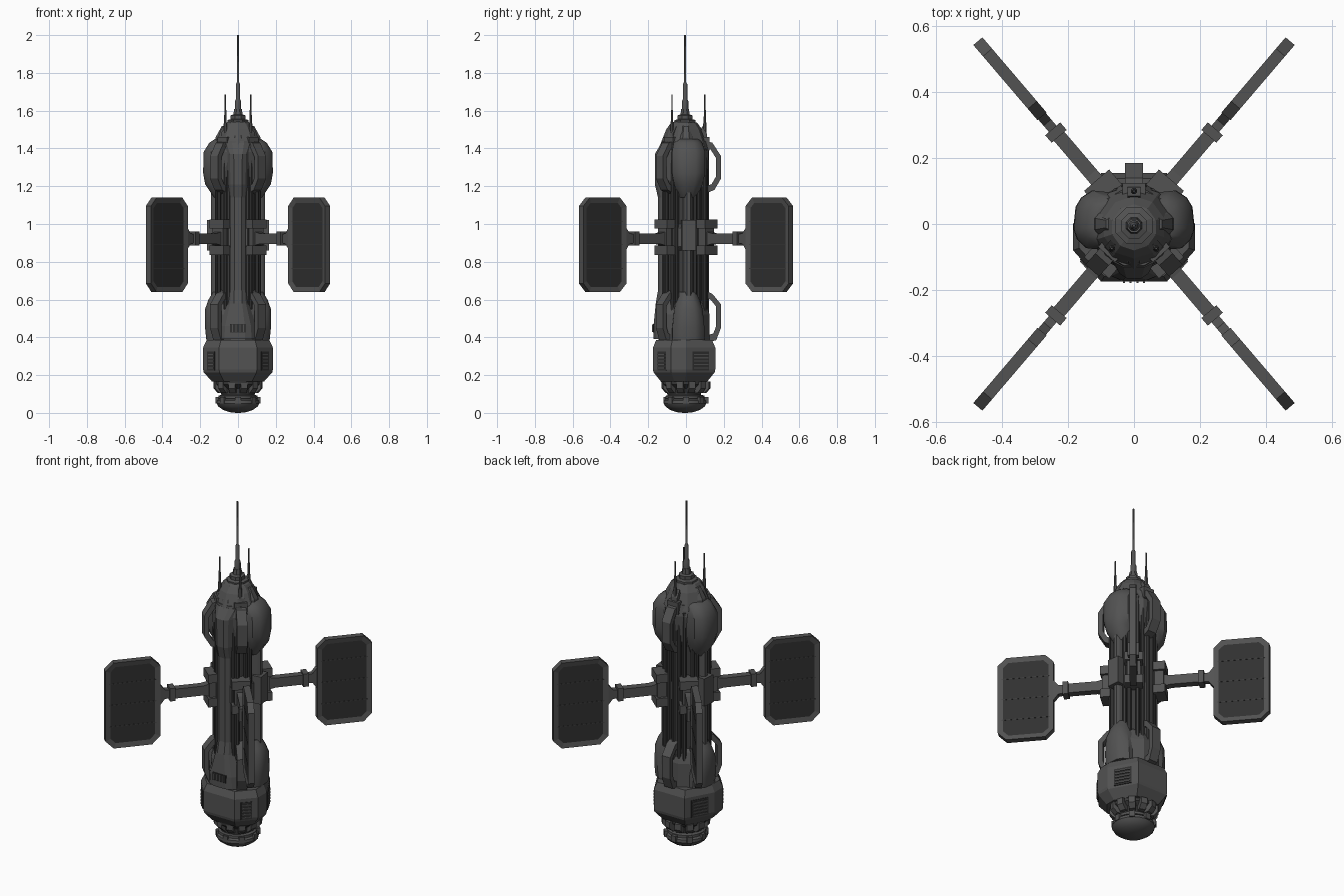
import bpy, bmesh
from math import cos, sin, radians, pi

cube = bpy.data.objects.get("Cube")
if cube:
    bpy.data.objects.remove(cube, do_unlink=True)


def material(name, v):
    m = bpy.data.materials.new(name)
    m.use_nodes = True
    m.diffuse_color = (v, v, v, 1)
    m.node_tree.nodes["Principled BSDF"].inputs["Base Color"].default_value = (v, v, v, 1)
    return m


HULL = material("hull grey", 0.085)
DARK = material("dark recess grey", 0.045)
CELL = material("solar cell black", 0.03)


def build(name, bm, *mats, smooth=False):
    bmesh.ops.recalc_face_normals(bm, faces=bm.faces)
    me = bpy.data.meshes.new(name)
    bm.to_mesh(me)
    bm.free()
    for m in mats:
        me.materials.append(m)
    ob = bpy.data.objects.new(name, me)
    bpy.context.collection.objects.link(ob)
    if smooth:
        bpy.ops.object.select_all(action='DESELECT')
        ob.select_set(True)
        bpy.context.view_layer.objects.active = ob
        bpy.ops.object.shade_smooth_by_angle(angle=radians(35))
    return ob


def at(ang, r, t, z):
    """Point at radius r along heading ang, t sideways, height z."""
    a = radians(ang)
    return (r * cos(a) - t * sin(a), r * sin(a) + t * cos(a), z)


def skin(name, rings, mat, smooth=False):
    """Join rings of equal point count and cap both ends."""
    bm = bmesh.new()
    rows = [[bm.verts.new(p) for p in ring] for ring in rings]
    n = len(rows[0])
    for a, b in zip(rows, rows[1:]):
        for i in range(n):
            j = (i + 1) % n
            bm.faces.new((a[i], a[j], b[j], b[i]))
    bm.faces.new(rows[0])
    bm.faces.new(rows[-1])
    return build(name, bm, mat, smooth=smooth)


def lathe(name, prof, mat, sides=24, x=0, y=0, smooth=True):
    rings = [[(x + r * cos(2 * pi * (i + .5) / sides), y + r * sin(2 * pi * (i + .5) / sides), z)
              for i in range(sides)] for r, z in prof]
    return skin(name, rings, mat, smooth)


def prism(name, ang, poly, w, mat, t=0):
    """Extrude a radius/height outline sideways to width w."""
    return skin(name, [[at(ang, r, t + s * w / 2, z) for r, z in poly] for s in (-1, 1)], mat)


def block(name, ang, r0, r1, w, z0, z1, mat, t=0):
    return prism(name, ang, [(r0, z0), (r1, z0), (r1, z1), (r0, z1)], w, mat, t)


def shell(name, ang, rows, mat, r0=.08, y=0, smooth=False):
    """Rounded hull plate from rows of height, radius and half width."""
    rings = []
    for z, r, w in rows:
        sec = [(r0, w), (r - .045, w), (r - .014, .72 * w), (r, .38 * w)]
        sec += [(a, -b) for a, b in reversed(sec)]
        rings.append([at(ang, a, b, z) for a, b in sec])
    return skin(name, rings, mat, smooth)


# Core and shoulder
lathe("core", [(.105, .36), (.105, 1.42)], DARK, 12, y=-.01, smooth=False)
lathe("lower_shoulder", [(.14, .37), (.14, .52), (.12, .58), (.1, .6)], HULL, 12, y=-.01, smooth=False)
lathe("upper_shoulder", [(.1, 1.18), (.125, 1.23), (.135, 1.38), (.12, 1.44)], HULL, 12, y=-.01, smooth=False)
lathe("collar", [(.11, .86), (.13, .88), (.13, .98), (.11, 1.0)], HULL, 8, y=-.01, smooth=False)

# Faceted head
lathe("head", [(.13, 1.41), (.115, 1.45), (.095, 1.5), (.07, 1.535), (.045, 1.545)], HULL, 10, y=-.01, smooth=False)
lathe("head_cap", [(.06, 1.53), (.06, 1.55), (.042, 1.555), (.042, 1.575), (.026, 1.58), (.022, 1.61)],
      HULL, 8, y=-.005, smooth=False)
lathe("main_mast", [(.017, 1.58), (.017, 1.65), (.012, 1.66), (.012, 1.74), (.006, 1.75), (.005, 2.0)],
      HULL, 10, y=-.005)
for i, a in enumerate((-90, 0, 180)):
    shell(f"head_rib_{i}", a, [(1.42, .125, .05), (1.46, .118, .045), (1.52, .085, .03)], HULL, r0=.03)

# Front spine with flared ends
shell("front_spine", -90, [(.39, .172, .1), (.46, .172, .095), (.58, .16, .058), (.65, .148, .052),
                           (1.14, .148, .052), (1.21, .165, .055), (1.37, .165, .06), (1.43, .13, .085)], HULL)
block("front_grille", -90, .16, .175, .085, .425, .47, CELL)
for k in range(4):
    block(f"front_grille_bar_{k}", -90, .16, .179, .006, .428, .467, HULL, t=-.03 + .02 * k)

# Side pods and side spines
for side, a in (("left", 6), ("right", 174)):
    shell(f"{side}_upper_pod", a, [(1.14, .125, .05), (1.21, .172, .075), (1.27, .182, .088),
                                   (1.38, .18, .088), (1.43, .15, .075), (1.45, .12, .06)], HULL, smooth=True)
    shell(f"{side}_lower_pod", a, [(.385, .165, .085), (.45, .172, .085), (.55, .172, .075),
                                   (.6, .155, .06), (.64, .13, .05)], HULL, smooth=True)
    shell(f"{side}_spine", a, [(.62, .143, .026), (1.17, .143, .026)], HULL)
    block(f"{side}_clamp", a, .1, .16, .075, .86, 1.02, HULL)

# Vertical pipes around the core
for i, a in enumerate((-65, -55, -32, -20, 28, 40, 62, 75, 90)):
    for s in ((1,) if a == 90 else (1, -1)):
        px, py, _ = at(a, .118, 0, 0)
        lathe(f"pipe_{i}_{s}", [(.012, .42), (.012, 1.4)], DARK, 8, s * px, py - .008)
shell("rear_spine", 90, [(.5, .115, .035), (1.4, .115, .035)], HULL)

# Grab loops with mounts and whip antennas
outer = [(.10, 1.44), (.14, 1.43), (.185, 1.36), (.185, 1.24), (.15, 1.18), (.10, 1.16)]
inner = [(.10, 1.20), (.135, 1.21), (.158, 1.25), (.158, 1.35), (.13, 1.395), (.10, 1.40)]
low_outer = [(.10, .65), (.14, .63), (.185, .575), (.185, .45), (.16, .385), (.10, .37)]
low_inner = [(.10, .41), (.145, .42), (.158, .455), (.158, .565), (.13, .6), (.10, .61)]
for name, a, extra in (("rear", 90, 0), ("left", -48, .005), ("right", -132, .005)):
    prism(f"{name}_upper_loop", a, [(r + extra, z) for r, z in outer + inner], .055, HULL)
    prism(f"{name}_lower_loop", a, [(r + extra, z) for r, z in low_outer + low_inner], .055, HULL)
    block(f"{name}_loop_mount", a, .07, .125, .07, 1.39, 1.46, HULL)
    prism(f"{name}_antenna_mount", a, [(.07, 1.44), (.115, 1.44), (.11, 1.48), (.085, 1.52)], .04, HULL)
    ax, ay, _ = at(a, .1, 0, 0)
    lathe(f"{name}_antenna", [(.01, 1.46), (.01, 1.53), (.007, 1.54), (.006, 1.6), (.004, 1.605), (.004, 1.685)],
          HULL, 8, ax, ay)

# Four solar wings
ARM = 49.5
for i, a in enumerate((ARM, 180 - ARM, 180 + ARM, -ARM)):
    for z in (.835, .975):
        block(f"arm_clamp_{i}_{z}", a, .08, .175, .1, z, z + .05, HULL)
    block(f"arm_root_{i}", a, .08, .165, .07, .86, 1.0, HULL)
    prism(f"arm_{i}", a, [(.13, .88), (.2, .895), (.38, .895), (.38, .95), (.2, .95), (.13, .965)], .042, HULL)
    block(f"arm_joint_{i}", a, .35, .38, .06, .885, .96, HULL)
    prism(f"wing_bracket_{i}", a, [(.37, .9), (.405, .895), (.44, .85), (.44, .995), (.405, .95), (.37, .945)],
          .03, HULL)
    # Wing frame with recessed cells on both faces
    c, z0, z1, r0, r1 = .045, .64, 1.14, .43, .73
    outline = [(r0 + c, z0), (r1 - c, z0), (r1, z0 + c), (r1, z1 - c),
               (r1 - c, z1), (r0 + c, z1), (r0, z1 - c), (r0, z0 + c)]
    wing = prism(f"solar_wing_{i}", a, outline, .036, HULL)
    wing.data.materials.append(CELL)
    bm = bmesh.new()
    bm.from_mesh(wing.data)
    caps = [f for f in bm.faces if len(f.verts) == 8]
    bmesh.ops.inset_individual(bm, faces=caps, thickness=.03, depth=-.006)
    for f in caps:
        f.material_index = 1
    bm.to_mesh(wing.data)
    bm.free()
    for k in range(1, 4):
        z = z0 + .125 * k
        block(f"cell_seam_{i}_{k}", a, r0 + .02, r1 - .02, .027, z - .002, z + .002, DARK)

# Eight-sided lower drum
half = [(.10, -.175), (.185, -.08), (.185, 0), (.10, .155)]
plan = half + [(-x, y) for x, y in reversed(half)]
skin("lower_drum", [[(x * s, (y + .01) * s - .01, z) for x, y in plan]
                    for s, z in ((.74, .165), (.98, .215), (1, .23), (1, .345), (.9, .385))], HULL)


# Drum vents with slats
def vent(name, x, y, ang, w):
    a = radians(ang)
    r, t = x * cos(a) + y * sin(a), -x * sin(a) + y * cos(a)
    block(name, ang, r - .01, r + .003, w, .225, .325, CELL, t)
    for k in range(5):
        z = .235 + .018 * k
        block(f"{name}_slat_{k}", ang, r - .01, r + .007, w * .85, z, z + .006, HULL, t)


for side, s in (("left", 1), ("right", -1)):
    vent(f"{side}_front_vent", s * .1425, -.1275, -41.8 if s > 0 else 221.8, .06)
    vent(f"{side}_rear_vent", s * .1425, .0775, 28.7 if s > 0 else 151.3, .1)

# Engine neck, clamps and rounded nozzle
lathe("engine_neck", [(.125, .18), (.12, .15), (.095, .13), (.085, .07)], DARK, y=-.01)
for i in range(12):
    prism(f"engine_clamp_{i}", i * 30 + 15, [(.07, .105), (.105, .105), (.13, .13), (.13, .165), (.07, .17)],
          .036, HULL)
lathe("nozzle_ring", [(.09, .095), (.105, .09), (.105, .075), (.09, .07)], HULL, y=-.005)
lathe("nozzle", [(.09, .08), (.112, .066), (.114, .05), (.105, .034), (.08, .016), (.045, .004), (.01, 0)],
      HULL, y=-.005)
for i in range(8):
    block(f"nozzle_tab_{i}", i * 45, .085, .118, .03, .05, .085, HULL)
